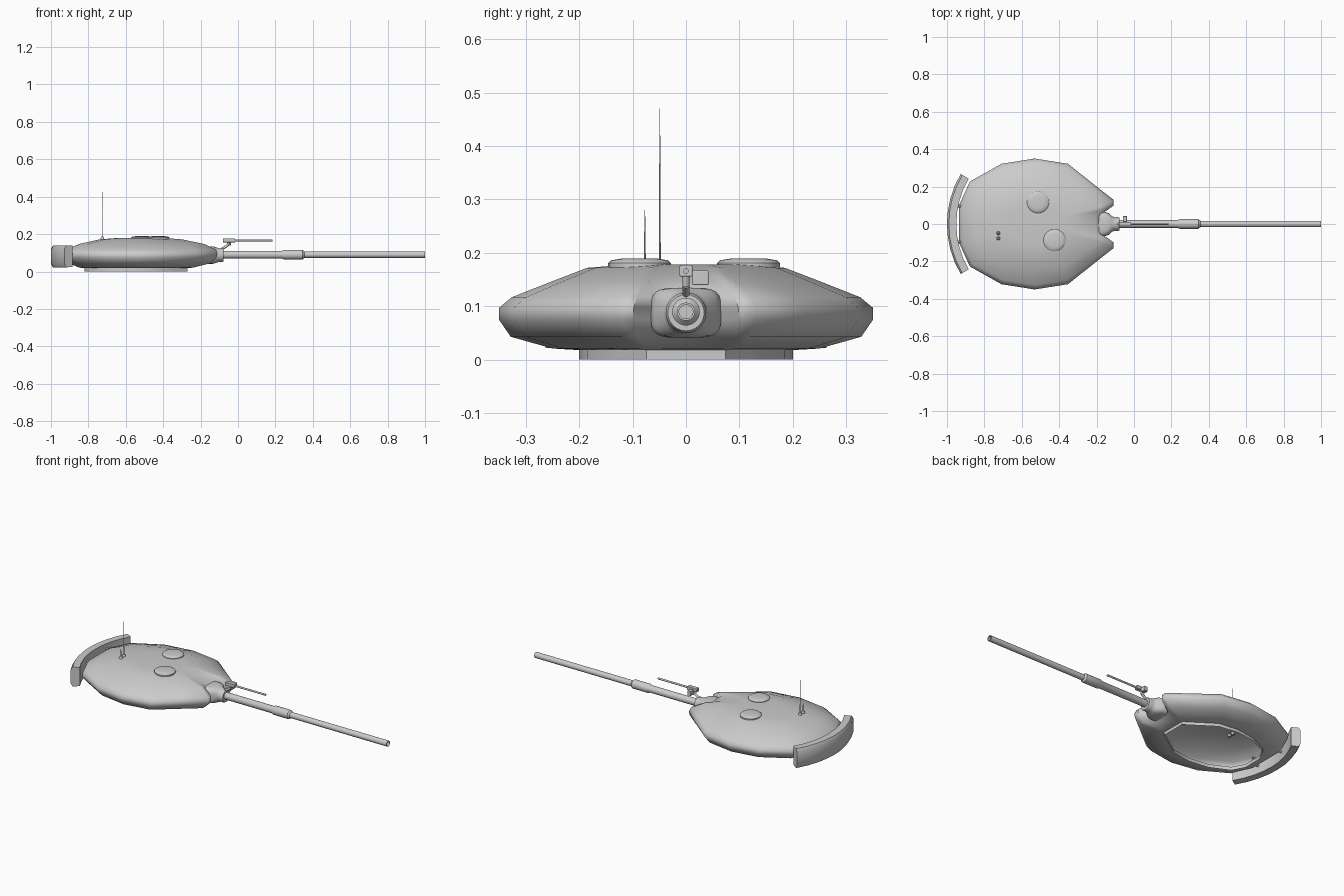
import bpy, bmesh, math
from mathutils import Vector

if "Cube" in bpy.data.objects:
    bpy.data.objects.remove(bpy.data.objects["Cube"])

steel = bpy.data.materials.new("grey_steel")
steel.diffuse_color = (0.6, 0.6, 0.6, 1)
steel.use_nodes = True
steel.node_tree.nodes["Principled BSDF"].inputs["Base Color"].default_value = steel.diffuse_color


def finish(name, bm, angle=40, bevel=0):
    bmesh.ops.recalc_face_normals(bm, faces=bm.faces)
    me = bpy.data.meshes.new(name)
    bm.to_mesh(me)
    bm.free()
    me.materials.append(steel)
    ob = bpy.data.objects.new(name, me)
    bpy.context.collection.objects.link(ob)
    bpy.ops.object.select_all(action='DESELECT')
    ob.select_set(True)
    bpy.context.view_layer.objects.active = ob
    bpy.ops.object.shade_smooth_by_angle(angle=math.radians(angle))
    if bevel:
        mod = ob.modifiers.new("bevel", 'BEVEL')
        mod.width = bevel
        mod.segments = 2
    return ob


def loft(name, rings, caps=(True, True), angle=40, bevel=0):
    bm = bmesh.new()
    vs = [[bm.verts.new(p) for p in r] for r in rings]
    n = len(rings[0])
    for a, b in zip(vs, vs[1:]):
        for i in range(n):
            j = (i + 1) % n
            bm.faces.new((a[i], a[j], b[j], b[i]))
    if caps[0]:
        bm.faces.new(vs[0][::-1])
    if caps[1]:
        bm.faces.new(vs[-1])
    return finish(name, bm, angle, bevel)


def tube(name, profile, start, direction, sides=20, angle=40):
    """Solid of revolution: profile is (distance along axis, radius)."""
    d = Vector(direction).normalized()
    u = d.orthogonal().normalized()
    w = d.cross(u)
    rings = [[Vector(start) + d * t + (u * math.cos(k * math.tau / sides)
              + w * math.sin(k * math.tau / sides)) * r for k in range(sides)]
             for t, r in profile]
    return loft(name, rings, angle=angle)


def rod(name, a, b, r, r2=None, sides=10):
    d = Vector(b) - Vector(a)
    return tube(name, [(0, r), (d.length, r if r2 is None else r2)], a, d, sides)


def box(name, x, y, z, bevel=0):
    rings = [[(x[0], y[0], h), (x[1], y[0], h), (x[1], y[1], h), (x[0], y[1], h)]
             for h in z]
    return loft(name, rings, bevel=bevel)


# Plan outline of the turret, half of it: (0..1 back to front, 0..1 half width)
half = [(0, 0.29), (0.07, 0.65), (0.275, 0.92), (0.49, 1.0), (0.705, 0.92),
        (0.86, 0.63), (1.0, 0.37), (1.0, 0.28), (0.94, 0.18)]


def outline(z, x0, x1, w, notch=1.0):
    pts = [(u if i < 8 else 1 - (1 - u) * notch, v) for i, (u, v) in enumerate(half)]
    ring = pts + [(u, -v) for u, v in reversed(pts)]
    return [(x0 + (x1 - x0) * u, w * v, z) for u, v in ring]


# Cast turret shell, open at the bottom
levels = [(0.018, -0.82, -0.27, 0.20, 0), (0.021, -0.85, -0.24, 0.25, 0),
          (0.043, -0.90, -0.15, 0.328, 0.8), (0.075, -0.932, -0.115, 0.35, 1),
          (0.097, -0.935, -0.11, 0.35, 1), (0.117, -0.92, -0.118, 0.326, 1),
          (0.147, -0.85, -0.18, 0.25, 0.6), (0.172, -0.74, -0.30, 0.185, 0),
          (0.178, -0.66, -0.38, 0.11, 0)]
loft("turret_shell", [outline(*l) for l in levels], (False, True), 50)

# Turret ring under the shell
loft("turret_ring", [outline(0, -0.82, -0.27, 0.2, 0),
                     outline(0.02, -0.82, -0.27, 0.2, 0)], (False, False))


# Mantlet: rounded-square sections shrinking to a round collar
def section(x, r, power, n=24):
    ring = []
    for k in range(n):
        c, s = math.cos(k * math.tau / n), math.sin(k * math.tau / n)
        ring.append((x, math.copysign(abs(c) ** power, c) * r,
                     0.088 + math.copysign(abs(s) ** power, s) * min(r, 0.047)))
    return ring


loft("mantlet", [section(-0.24, 0.066, 0.5), section(-0.16, 0.066, 0.5),
                 section(-0.135, 0.058, 0.6), section(-0.118, 0.042, 0.85),
                 section(-0.10, 0.036, 1), section(-0.085, 0.038, 1),
                 section(-0.078, 0.034, 1)], angle=50)

# Main gun with bore evacuator and hollow muzzle
tube("gun_barrel", [(0, 0.021), (0.325, 0.021), (0.335, 0.026), (0.435, 0.026),
                    (0.445, 0.017), (1.09, 0.017), (1.09, 0.013), (1.0, 0.013)],
     (-0.09, 0, 0.09), (1, 0, 0), 20)

# Roof hatches
for name, x, y in (("commander_hatch", -0.513, 0.117), ("loader_hatch", -0.425, -0.087)):
    tube(name, [(0, 0.059), (0.021, 0.059), (0.026, 0.053), (0.029, 0.035)],
         (x, y, 0.16), (0, 0, 1), 24)

# Whip antennas on small sockets
for name, y, top in (("tall_antenna", -0.049, 0.47), ("short_antenna", -0.077, 0.28)):
    tube(name + "_socket", [(0, 0.01), (0.018, 0.01), (0.026, 0.005)],
         (-0.725, y, 0.16), (0, 0, 1), 12)
    rod(name, (-0.725, y, 0.18), (-0.725, y, top), 0.002, 0.0006, 6)

# Machine gun above the mantlet
rod("machine_gun_barrel", (-0.03, 0, 0.166), (0.185, 0, 0.166), 0.0055)
box("machine_gun_receiver", (-0.08, -0.015), (-0.012, 0.012), (0.156, 0.177), 0.002)
box("ammunition_box", (-0.06, -0.038), (0.012, 0.042), (0.14, 0.167), 0.002)
rod("machine_gun_post", (-0.05, 0, 0.16), (-0.055, 0, 0.138), 0.007)
rod("machine_gun_arm", (-0.054, 0, 0.14), (-0.095, 0, 0.115), 0.007)

# Curved stowage bin behind the turret
rings = []
for k in range(9):
    a = -0.535 + 1.07 * k / 8
    rings.append([(-0.475 - r * math.cos(a), r * math.sin(a), z)
                  for r, z in ((0.475, 0.025), (0.515, 0.022), (0.525, 0.04),
                               (0.525, 0.122), (0.515, 0.138), (0.475, 0.138))])
loft("stowage_bin", rings)

# Brackets joining bin and turret
for side in (-1, 1):
    for z in (0.07, 0.105):
        rod("bin_bracket", (-0.96, side * 0.095, z), (-0.90, side * 0.095, z), 0.006)
